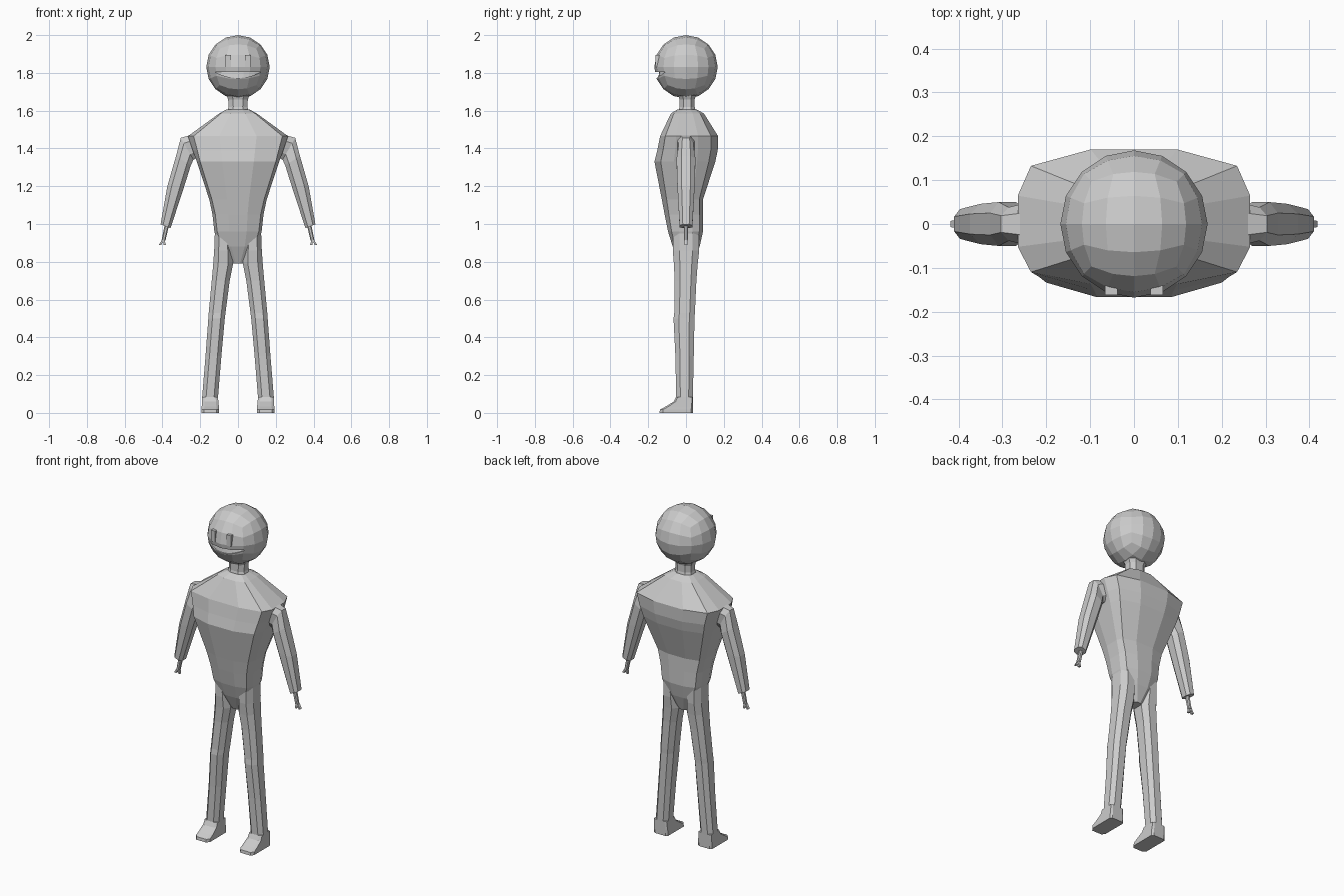
import bpy, bmesh, math
from mathutils import Vector

if "Cube" in bpy.data.objects:
    bpy.data.objects.remove(bpy.data.objects["Cube"])

OCT = [(1, .5), (.5, 1), (-.5, 1), (-1, .5), (-1, -.5), (-.5, -1), (.5, -1), (1, -.5)]
SQ = [(1, 1), (-1, 1), (-1, -1), (1, -1)]


def finish(bm, name):
    bmesh.ops.recalc_face_normals(bm, faces=bm.faces[:])
    me = bpy.data.meshes.new(name)
    bm.to_mesh(me)
    bm.free()
    ob = bpy.data.objects.new(name, me)
    bpy.context.collection.objects.link(ob)
    return ob


def loft(name, rings):
    bm = bmesh.new()
    vs = [[bm.verts.new(p) for p in r] for r in rings]
    n = len(vs[0])
    for a, b in zip(vs, vs[1:]):
        for i in range(n):
            j = (i + 1) % n
            bm.faces.new((a[i], a[j], b[j], b[i]))
    bm.faces.new(vs[0])
    bm.faces.new(vs[-1])
    return finish(bm, name)


def flat_ring(z, x0, x1, y0, y1, shape=OCT):
    # horizontal ring filling the given extents
    return [((x0 + x1) / 2 + u * (x1 - x0) / 2, (y0 + y1) / 2 + v * (y1 - y0) / 2, z)
            for u, v in shape]


def limb_ring(s, inner, outer, hy, shape=OCT):
    # tilted ring between an inner and an outer (x, z) point
    c = [(a + b) / 2 for a, b in zip(inner, outer)]
    h = [(b - a) / 2 for a, b in zip(inner, outer)]
    return [(s * (c[0] + h[0] * u), hy * v, c[1] + h[1] * u) for u, v in shape]


# torso: faceted rings of (z, front panel width, side width, front y, back y)
def torso_ring(z, xs, w, yf, yb):
    half = [(.42 * xs, yf), (xs, .8 * yf), (w, .38 * yf),
            (w, .38 * yb), (xs, .78 * yb), (.42 * xs, yb)]
    pts = half + [(-x, y) for x, y in reversed(half)]
    return [(x, y, z) for x, y in pts]


loft("torso", [torso_ring(*r) for r in (
    (1.607, .05, .06, -.045, .055), (1.585, .09, .10, -.08, .095),
    (1.465, .235, .265, -.137, .17), (1.39, .215, .24, -.152, .168),
    (1.33, .2, .218, -.167, .155), (1.13, .138, .152, -.128, .09),
    (1.05, .12, .135, -.113, .09), (.96, .11, .125, -.095, .09),
    (.88, .085, .105, -.07, .072), (.79, .025, .03, -.03, .04))])

# neck
loft("neck", [flat_ring(z, -w, w, .006 - d, .006 + d) for z, w, d in (
    (1.59, .06, .048), (1.62, .05, .04), (1.66, .052, .04), (1.69, .065, .05))])

# head: cube grid pushed out to a ball
R, HZ = .168, 1.832
bm = bmesh.new()
bmesh.ops.create_cube(bm, size=2)
bmesh.ops.subdivide_edges(bm, edges=bm.edges[:], cuts=3, use_grid_fill=True)
for v in bm.verts:
    d = Vector([math.tan(c * math.pi / 4) for c in v.co]).normalized()
    v.co = d * R + Vector((0, 0, HZ))
head = finish(bm, "head")

# smiling mouth carved along the face
rings = []
for i in range(9):
    t = -1 + i / 4
    x = .118 * t
    surf = -math.sqrt(R * R - x * x - .04 ** 2)
    bottom = 1.773 + .029 * t * t
    rings.append([(x, surf - .03, 1.806), (x, surf + .022, 1.806),
                  (x, surf + .016, bottom), (x, surf - .03, bottom)])
cutter = loft("mouth_cutter", rings)
cutter.hide_render = True
mod = head.modifiers.new("mouth", 'BOOLEAN')
mod.operation = 'DIFFERENCE'
mod.solver = 'EXACT'
mod.object = cutter
bpy.context.view_layer.objects.active = head
bpy.ops.object.modifier_apply(modifier=mod.name)
bpy.data.objects.remove(cutter)

for s, side in ((-1, "right"), (1, "left")):
    # eye
    loft(side + "_eye", [flat_ring(z, s * .052 - .014, s * .052 + .014, -.166 + .004, -.14, SQ)
                         for z in (1.83, 1.896)])

    # arm
    loft(side + "_arm", [limb_ring(s, *r) for r in (
        ((.2, 1.36), (.255, 1.47), .05), ((.236, 1.34), (.303, 1.456), .038),
        ((.25, 1.31), (.328, 1.36), .05), ((.278, 1.22), (.374, 1.2), .046),
        ((.357, .978), (.41, .998), .034))])

    # hand: thin wrist with two short fingers
    loft(side + "_hand", [limb_ring(s, *r) for r in (
        ((.364, 1.0), (.386, 1.005), .012), ((.384, .912), (.404, .916), .011))])
    for tip in (.388, .413):
        loft(side + "_finger", [limb_ring(s, *r, SQ) for r in (
            ((.389, .92), (.4, .92), .01), ((tip - .006, .888), (tip + .006, .89), .007))])

    # leg
    legs = ((.97, .04, .122, -.07, .07), (.86, .03, .126, -.07, .07),
            (.79, .026, .131, -.064, .062), (.70, .044, .139, -.06, .055),
            (.53, .066, .155, -.062, .047), (.50, .07, .157, -.066, .045),
            (.30, .088, .172, -.056, .041), (.08, .106, .19, -.052, .036))
    loft(side + "_leg", [flat_ring(z, *sorted((s * a, s * b)), y0, y1)
                         for z, a, b, y0, y1 in legs])

    # foot: wedge stretched towards the toe
    feet = ((.085, .106, .19, -.052, .036), (.06, .104, .191, -.065, .036),
            (.035, .101, .192, -.105, .036), (.018, .1, .193, -.138, .036),
            (0, .1, .193, -.14, .036))
    shape = [(1, .9), (.75, 1), (-.75, 1), (-1, .9), (-1, -.8), (-.7, -1), (.7, -1), (1, -.8)]
    loft(side + "_foot", [flat_ring(z, *sorted((s * a, s * b)), y0, y1, shape)
                          for z, a, b, y0, y1 in feet])
